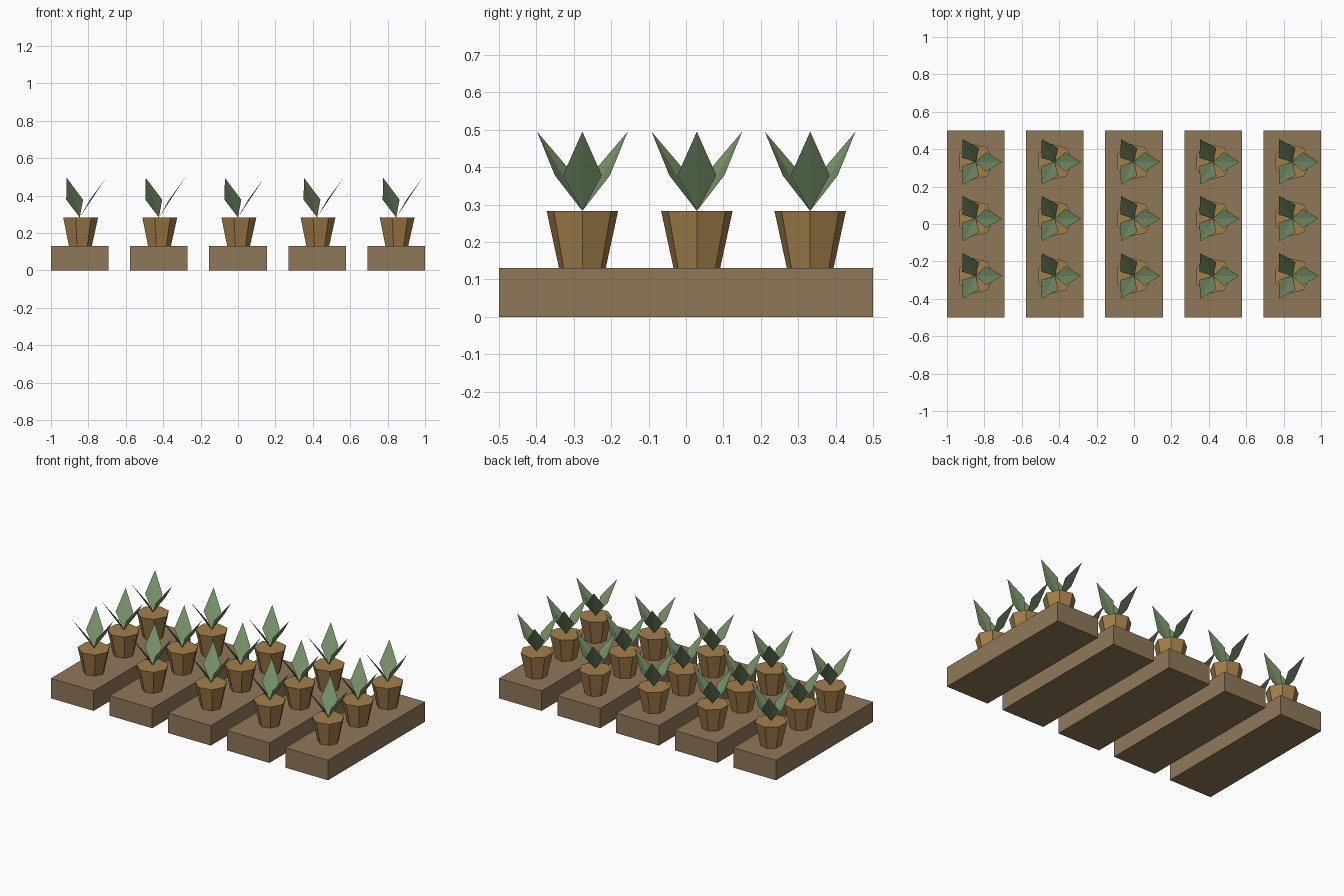
import bpy, math
from math import cos, sin, pi

if "Cube" in bpy.data.objects:
    bpy.data.objects.remove(bpy.data.objects["Cube"])


def srgb(h):
    c = [int(h[i:i + 2], 16) / 255 for i in (0, 2, 4)]
    return [v / 12.92 if v <= 0.04045 else ((v + 0.055) / 1.055) ** 2.4 for v in c] + [1]


def material(name, h):
    m = bpy.data.materials.new(name)
    m.diffuse_color = srgb(h)
    m.use_nodes = True
    m.node_tree.nodes["Principled BSDF"].inputs["Base Color"].default_value = m.diffuse_color
    return m


WOOD = material("brown wood", "8F7859")
CLAY = material("tan clay", "A37F4A")
LEAF = material("leaf green", "78926A")


def add(name, verts, faces, mat, loc):
    me = bpy.data.meshes.new(name)
    me.from_pydata(verts, [], faces)
    me.materials.append(mat)
    ob = bpy.data.objects.new(name, me)
    ob.location = loc
    bpy.context.collection.objects.link(ob)


def frustum(n, r0, r1, h):
    ring = [2 * pi * i / n for i in range(n)]
    v = [(r * cos(a), r * sin(a), z) for r, z in ((r0, 0), (r1, h)) for a in ring]
    f = [(i, (i + 1) % n, n + (i + 1) % n, n + i) for i in range(n)]
    return v, f + [tuple(range(n))[::-1], tuple(range(n, 2 * n))]


# three folded diamond leaves sharing one base point
def leaves():
    v, f = [], []
    for k in range(3):
        a = 2 * pi * k / 3
        b = len(v)
        for r, s, z in ((0, 0, 0), (0.055, -0.052, 0.095), (0.14, 0, 0.212), (0.055, 0.052, 0.095)):
            v.append((r * cos(a) - s * sin(a), r * sin(a) + s * cos(a), z))
        f += [(b, b + 1, b + 2), (b, b + 2, b + 3)]
    return v, f


W, D, H = 0.154, 0.5, 0.13
for i in range(5):
    x = (i - 2) * 0.423
    # plank
    v = [(sx * W, sy * D, z) for z in (0, H) for sx, sy in ((-1, -1), (1, -1), (1, 1), (-1, 1))]
    f = [(3, 2, 1, 0), (4, 5, 6, 7)] + [(k, (k + 1) % 4, 4 + (k + 1) % 4, 4 + k) for k in range(4)]
    add("plank", v, f, WOOD, (x, 0, 0))
    # potted plants
    for y in (-0.277, 0.029, 0.332):
        add("pot", *frustum(7, 0.064, 0.098, 0.153), CLAY, (x, y, H))
        add("leaves", *leaves(), LEAF, (x, y, 0.283))
